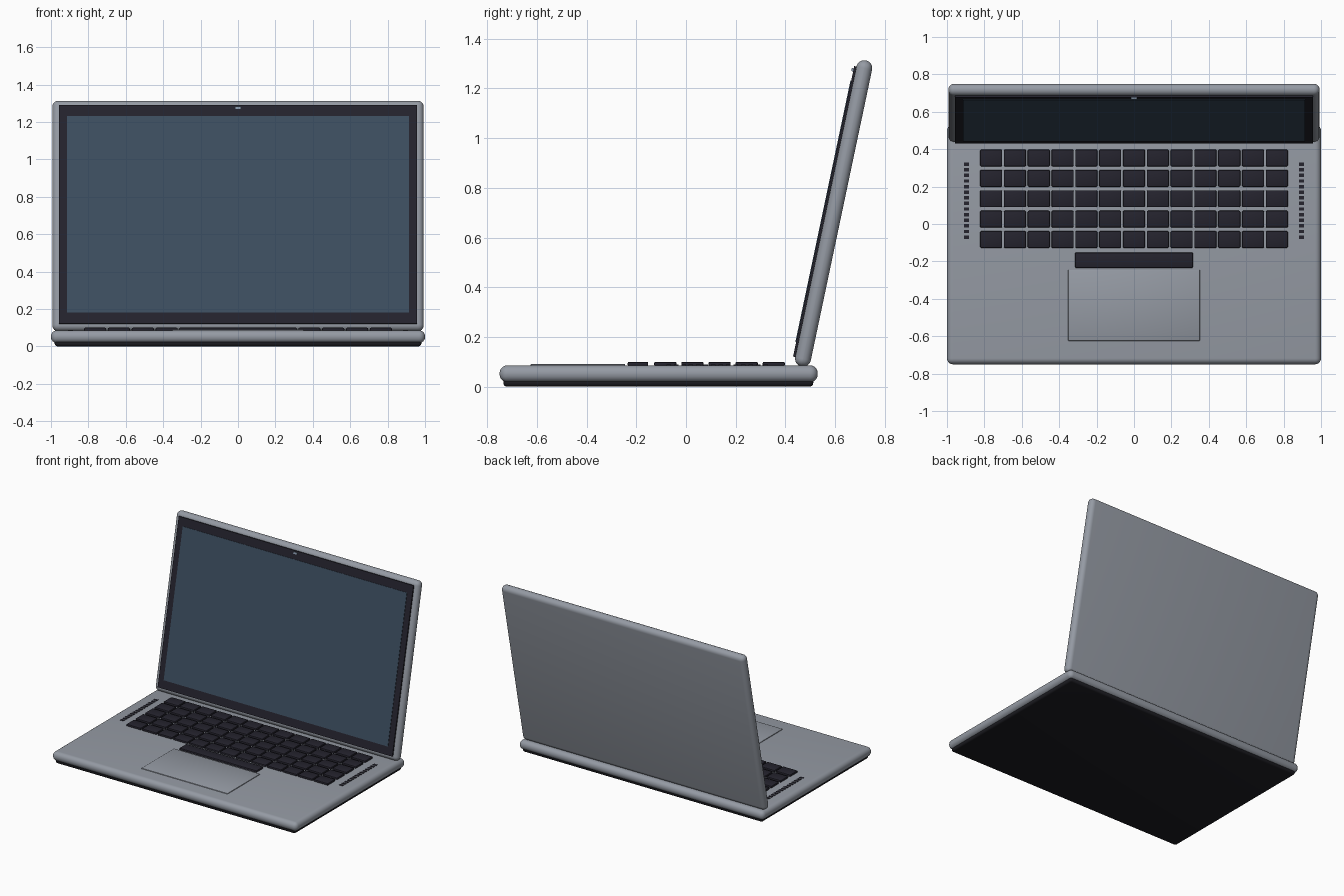
import bpy, math
from mathutils import Matrix, Vector

if "Cube" in bpy.data.objects:
    bpy.data.objects.remove(bpy.data.objects["Cube"])


def material(name, rgb):
    m = bpy.data.materials.new(name)
    m.diffuse_color = (*rgb, 1)
    m.use_nodes = True
    m.node_tree.nodes["Principled BSDF"].inputs["Base Color"].default_value = m.diffuse_color
    return m


SILVER = material("silver", (0.30, 0.325, 0.37))
KEY = material("key_black", (0.018, 0.017, 0.027))
BEZEL = material("bezel_black", (0.018, 0.017, 0.027))
SCREEN = material("screen_blue", (0.045, 0.075, 0.115))
UNDER = material("underside_black", (0.012, 0.012, 0.016))
LENS = material("lens_blue", (0.25, 0.32, 0.42))


def box(name, lo, hi, mat, bevel=0.0, segs=3, frame=None):
    """Rounded box between two corners, optionally placed in a tilted frame."""
    lo, hi = Vector(lo), Vector(hi)
    bpy.ops.mesh.primitive_cube_add(size=1)
    ob = bpy.context.object
    ob.name = name
    size = hi - lo
    ob.data.transform(Matrix.Translation((lo + hi) / 2) @ Matrix.Diagonal((*size, 1)))
    ob.data.materials.append(mat)
    if bevel:
        mod = ob.modifiers.new("round", 'BEVEL')
        mod.width = bevel
        mod.segments = segs
        mod.limit_method = 'NONE'
        bpy.ops.object.modifier_apply(modifier="round")
        bpy.ops.object.shade_smooth_by_angle(angle=math.radians(40))
    if frame:
        ob.matrix_world = frame
    return ob


# Base with a dark underside tray
box("base", (-1, -0.75, 0.018), (1, 0.53, 0.086), SILVER, 0.032, 6)
box("underside", (-0.98, -0.735, 0.0), (0.98, 0.512, 0.04), UNDER, 0.015, 3)

# Keyboard: five rows of thirteen keys and a space bar
for row in range(5):
    y = 0.353 - 0.109 * row
    for col in range(13):
        x = (col - 6) * 0.1273
        box(f"key_{row}_{col}", (x - 0.059, y - 0.045, 0.082),
            (x + 0.059, y + 0.045, 0.1), KEY, 0.006, 2)
box("space_bar", (-0.315, -0.235, 0.082), (0.315, -0.152, 0.1), KEY, 0.006, 2)

# Trackpad
box("trackpad", (-0.352, -0.625, 0.08), (0.352, -0.245, 0.091), SILVER, 0.003, 2)

# Speaker slots beside the keyboard
for side in (-1, 1):
    for i in range(14):
        y = 0.32 - 0.03 * i
        x = side * 0.895
        box(f"speaker_slot_{i}", (x - 0.014, y - 0.009, 0.082),
            (x + 0.014, y + 0.009, 0.089), KEY)

# Lid, leaning back about twelve degrees (local z runs up the lid, -y faces the user)
tilt = Matrix.Translation((0, 0.594, 0.697)) @ Matrix.Rotation(math.radians(-11.9), 4, 'X')
box("lid", (-0.993, -0.032, -0.629), (0.993, 0.032, 0.629), SILVER, 0.0315, 6, tilt)
box("bezel", (-0.958, -0.041, -0.597), (0.958, -0.02, 0.597), BEZEL, frame=tilt)
box("screen", (-0.915, -0.044, -0.537), (0.915, -0.038, 0.537), SCREEN, frame=tilt)
box("webcam", (-0.015, -0.049, 0.575), (0.015, -0.038, 0.588), LENS, frame=tilt)
